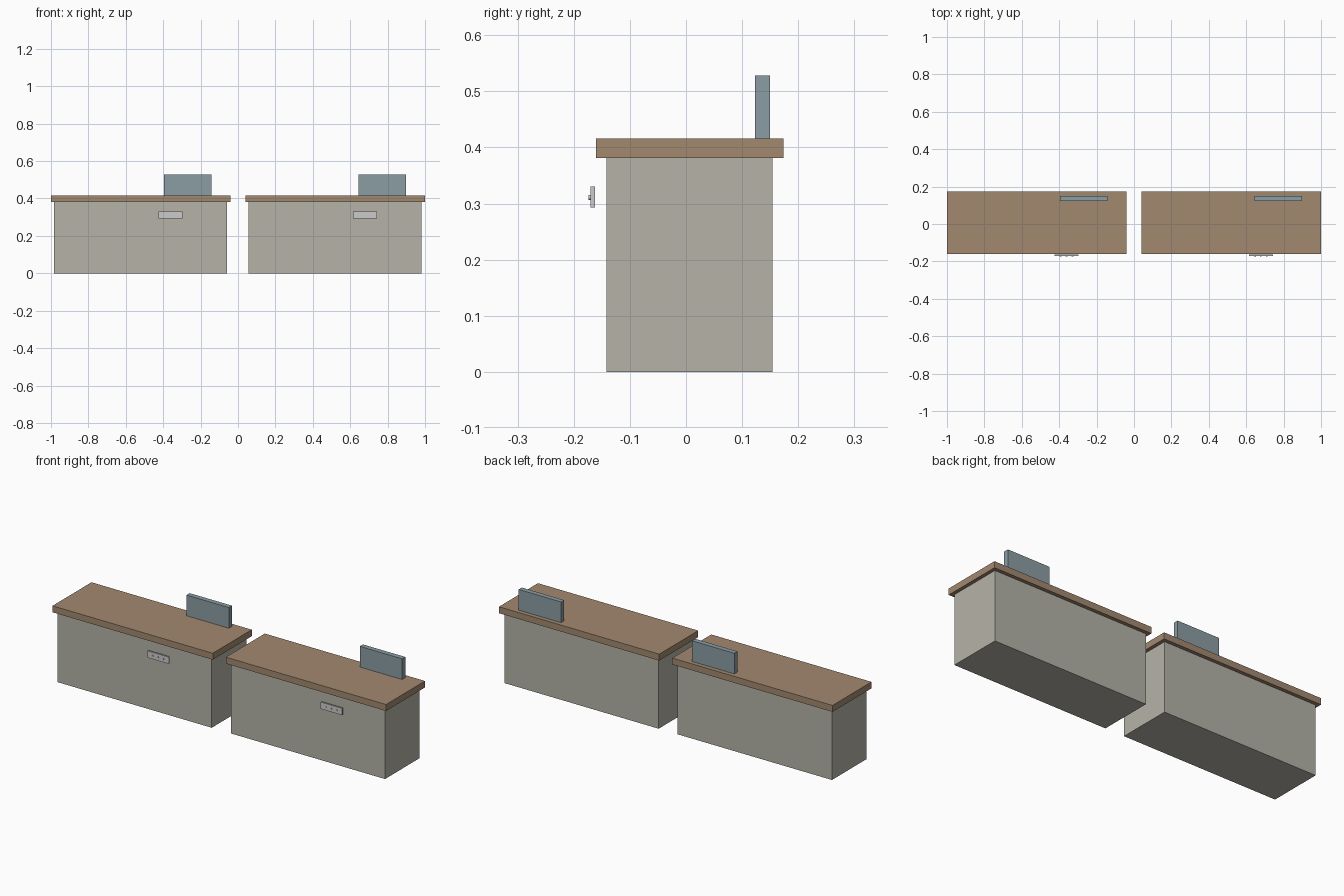
import bpy, math

if "Cube" in bpy.data.objects:
    bpy.data.objects.remove(bpy.data.objects["Cube"])


def material(name, rgb):
    m = bpy.data.materials.new(name)
    m.diffuse_color = (*rgb, 1)
    m.use_nodes = True
    m.node_tree.nodes["Principled BSDF"].inputs["Base Color"].default_value = m.diffuse_color
    return m


BODY = material("painted_body", (0.46, 0.45, 0.39))
WOOD = material("wood", (0.36, 0.25, 0.16))
BLUE = material("blue_grey", (0.26, 0.34, 0.37))


def box(name, x, y, z, mat=None):
    """Box spanning the (min, max) pairs x, y and z."""
    bpy.ops.mesh.primitive_cube_add(size=1, location=[sum(r) / 2 for r in (x, y, z)])
    ob = bpy.context.object
    ob.name = name
    ob.scale = [r[1] - r[0] for r in (x, y, z)]
    bpy.ops.object.transform_apply(location=False, rotation=False, scale=True)
    if mat:
        ob.data.materials.append(mat)
    return ob


def knob(name, x, z):
    bpy.ops.mesh.primitive_cylinder_add(vertices=16, radius=0.0045, depth=0.007,
                                        location=(x, -0.1700, z),
                                        rotation=(math.pi / 2, 0, 0))
    ob = bpy.context.object
    ob.name = name
    bpy.ops.object.shade_smooth_by_angle()


# Two identical counters side by side
for side, cx in (("left", -0.52), ("right", 0.519)):
    # cabinet and overhanging worktop
    box(f"{side}_cabinet", (cx - 0.463, cx + 0.462), (-0.142, 0.154), (0, 0.381), BODY)
    box(f"{side}_worktop", (cx - 0.48, cx + 0.481), (-0.1605, 0.1735), (0.381, 0.416), WOOD)
    # upright panel at the back
    box(f"{side}_upright_panel", (cx + 0.125, cx + 0.379), (0.123, 0.150), (0.416, 0.528), BLUE)
    # control strip standing off the front, with three knobs
    box(f"{side}_control_strip", (cx + 0.095, cx + 0.224), (-0.170, -0.162), (0.293, 0.330))
    for i in (-1, 0, 1):
        knob(f"{side}_knob_{i + 2}", cx + 0.1595 + i * 0.032, 0.311)
